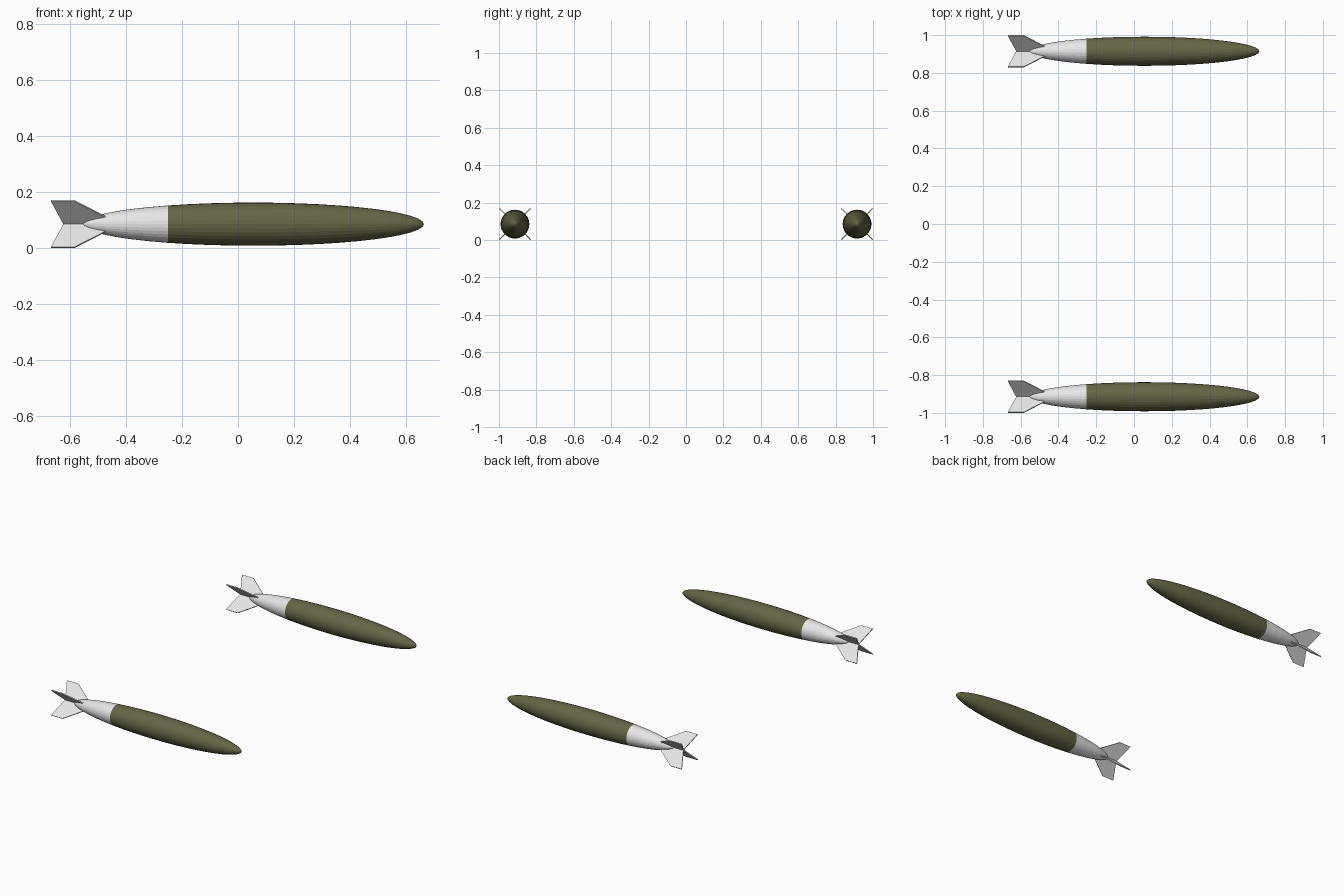
import bpy, bmesh, math
from mathutils import Matrix, Vector

if "Cube" in bpy.data.objects:
    bpy.data.objects.remove(bpy.data.objects["Cube"])

Y, Z = 0.9145, 0.0855            # axis position of each shell
CX, HALF, RAD = 0.0545, 0.6095, 0.077
SEAM = CX - 0.5 * HALF           # colour break on the 30 degree ring


def material(name, rgb):
    m = bpy.data.materials.new(name)
    m.diffuse_color = (*rgb, 1)
    m.use_nodes = True
    m.node_tree.nodes["Principled BSDF"].inputs["Base Color"].default_value = m.diffuse_color
    return m


olive = material("olive green", (0.13, 0.13, 0.06))
white = material("white", (0.8, 0.8, 0.8))


def finish(bm, name, mats, y):
    bmesh.ops.recalc_face_normals(bm, faces=bm.faces)
    mesh = bpy.data.meshes.new(name)
    bm.to_mesh(mesh)
    bm.free()
    for m in mats:
        mesh.materials.append(m)
    ob = bpy.data.objects.new(name, mesh)
    ob.location = (0, y, Z)
    bpy.context.collection.objects.link(ob)


def body(name, y):
    # stretched sphere with its poles along x, white behind the seam
    bm = bmesh.new()
    bmesh.ops.create_uvsphere(bm, u_segments=32, v_segments=24, radius=1)
    place = (Matrix.Translation((CX, 0, 0))
             @ Matrix.Diagonal((HALF, RAD, RAD, 1))
             @ Matrix.Rotation(math.pi / 2, 4, 'Y'))
    bmesh.ops.transform(bm, matrix=place, verts=bm.verts)
    for f in bm.faces:
        f.material_index = int(f.calc_center_median().x < SEAM)
    finish(bm, name, (olive, white), y)


def fins(name, y):
    # four thin swept fins in an X, meeting on the axis
    outline = [(-0.623, 0), (-0.668, 0.118), (-0.584, 0.118),
               (-0.48, 0.043), (-0.425, 0)]
    t = 0.006
    bm = bmesh.new()
    for i in range(4):
        turn = Matrix.Rotation(math.radians(45 + 90 * i), 4, 'X')
        face = bm.faces.new([bm.verts.new(turn @ Vector((x, -t / 2, r)))
                             for x, r in outline])
        ext = bmesh.ops.extrude_face_region(bm, geom=[face], use_keep_orig=True)
        moved = [v for v in ext["geom"] if isinstance(v, bmesh.types.BMVert)]
        bmesh.ops.translate(bm, verts=moved, vec=turn @ Vector((0, t, 0)))
    finish(bm, name, (white,), y)


for side, y in (("front", -Y), ("back", Y)):
    body(side + "_body", y)
    fins(side + "_tail_fins", y)
